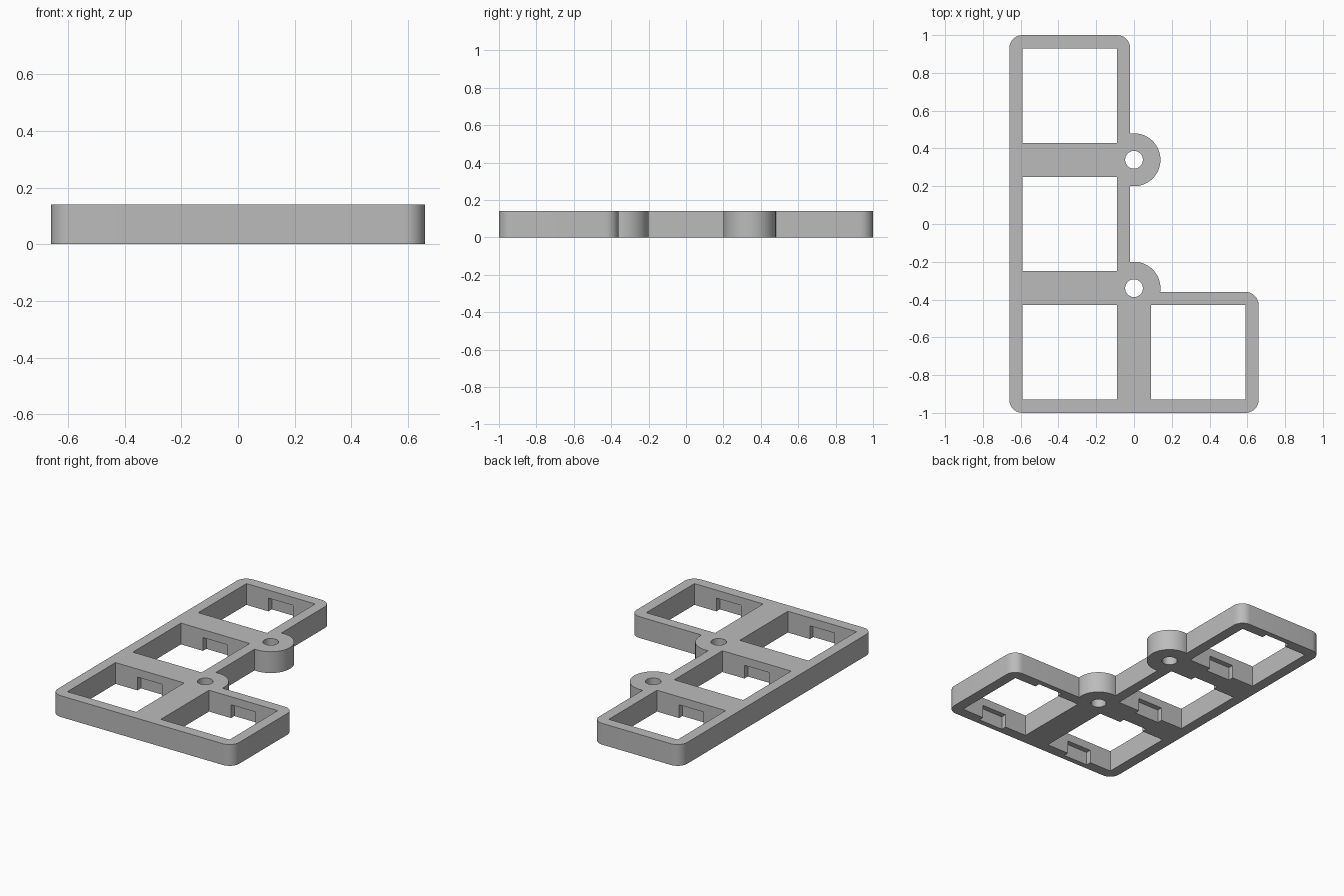
import bpy
import bmesh
from math import cos, sin, pi, radians

HEIGHT = 0.14
PITCH = 0.68
HALF = PITCH / 2

if "Cube" in bpy.data.objects:
    bpy.data.objects.remove(bpy.data.objects["Cube"])

grey = bpy.data.materials.new("plain grey")
grey.use_nodes = True
colour = (0.5, 0.5, 0.5, 1)
grey.diffuse_color = colour
grey.node_tree.nodes["Principled BSDF"].inputs["Base Color"].default_value = colour


def prism(name, outline, z0, z1):
    """Extrude a counter-clockwise outline between two heights."""
    bm = bmesh.new()
    face = bm.faces.new([bm.verts.new((x, y, z0)) for x, y in outline])
    top = bmesh.ops.extrude_face_region(bm, geom=[face])["geom"]
    verts = [v for v in top if isinstance(v, bmesh.types.BMVert)]
    bmesh.ops.translate(bm, verts=verts, vec=(0, 0, z1 - z0))
    bmesh.ops.recalc_face_normals(bm, faces=bm.faces)
    mesh = bpy.data.meshes.new(name)
    bm.to_mesh(mesh)
    bm.free()
    mesh.materials.append(grey)
    obj = bpy.data.objects.new(name, mesh)
    bpy.context.collection.objects.link(obj)
    return obj


def arc(cx, cy, r, start, sweep, steps):
    return [(cx + r * cos(start + sweep * i / steps),
             cy + r * sin(start + sweep * i / steps)) for i in range(steps + 1)]


def rounded(x0, x1, y0, y1, r=0.07):
    corners = [(x1 - r, y1 - r), (x0 + r, y1 - r), (x0 + r, y0 + r), (x1 - r, y0 + r)]
    return [p for i, (x, y) in enumerate(corners)
            for p in arc(x, y, r, i * pi / 2, pi / 2, 10)]


def box(cx, cy, w, d):
    return [(cx + sx * w / 2, cy + sy * d / 2)
            for sx, sy in ((-1, -1), (1, -1), (1, 1), (-1, 1))]


def combine(target, other, operation):
    mod = target.modifiers.new(operation.lower(), "BOOLEAN")
    mod.operation = operation
    mod.solver = "EXACT"
    mod.object = other
    bpy.context.view_layer.objects.active = target
    bpy.ops.object.modifier_apply(modifier=mod.name)
    bpy.data.objects.remove(other)


# Frame: long column joined to a short foot
frame = prism("switch_plate", rounded(-0.66, -0.02, -1, 1), 0, HEIGHT)
foot = prism("foot", rounded(-0.5, 0.66, -1, -0.36), 0, HEIGHT)
combine(frame, foot, "UNION")

# Round screw bosses on the column's inner side
for y in (HALF, -HALF):
    boss = prism("boss", arc(0, y, 0.14, 0, 2 * pi, 64)[:-1], 0, HEIGHT)
    combine(frame, boss, "UNION")

# Screw holes
for y in (HALF, -HALF):
    hole = prism("hole", arc(0, y, 0.047, 0, 2 * pi, 32)[:-1], -0.1, 0.3)
    combine(frame, hole, "DIFFERENCE")

# Square openings with clip pockets under the top lip, front and back
for x, y in ((-HALF, PITCH), (-HALF, 0), (-HALF, -PITCH), (HALF, -PITCH)):
    opening = prism("opening", box(x, y, 0.5, 0.5), -0.1, 0.3)
    combine(frame, opening, "DIFFERENCE")
    pocket = prism("pocket", box(x, y, 0.18, 0.57), -0.1, HEIGHT - 0.053)
    combine(frame, pocket, "DIFFERENCE")

# Smooth round walls, crisp edges
bpy.ops.object.select_all(action="DESELECT")
frame.select_set(True)
bpy.context.view_layer.objects.active = frame
bpy.ops.object.shade_smooth_by_angle(angle=radians(30))
